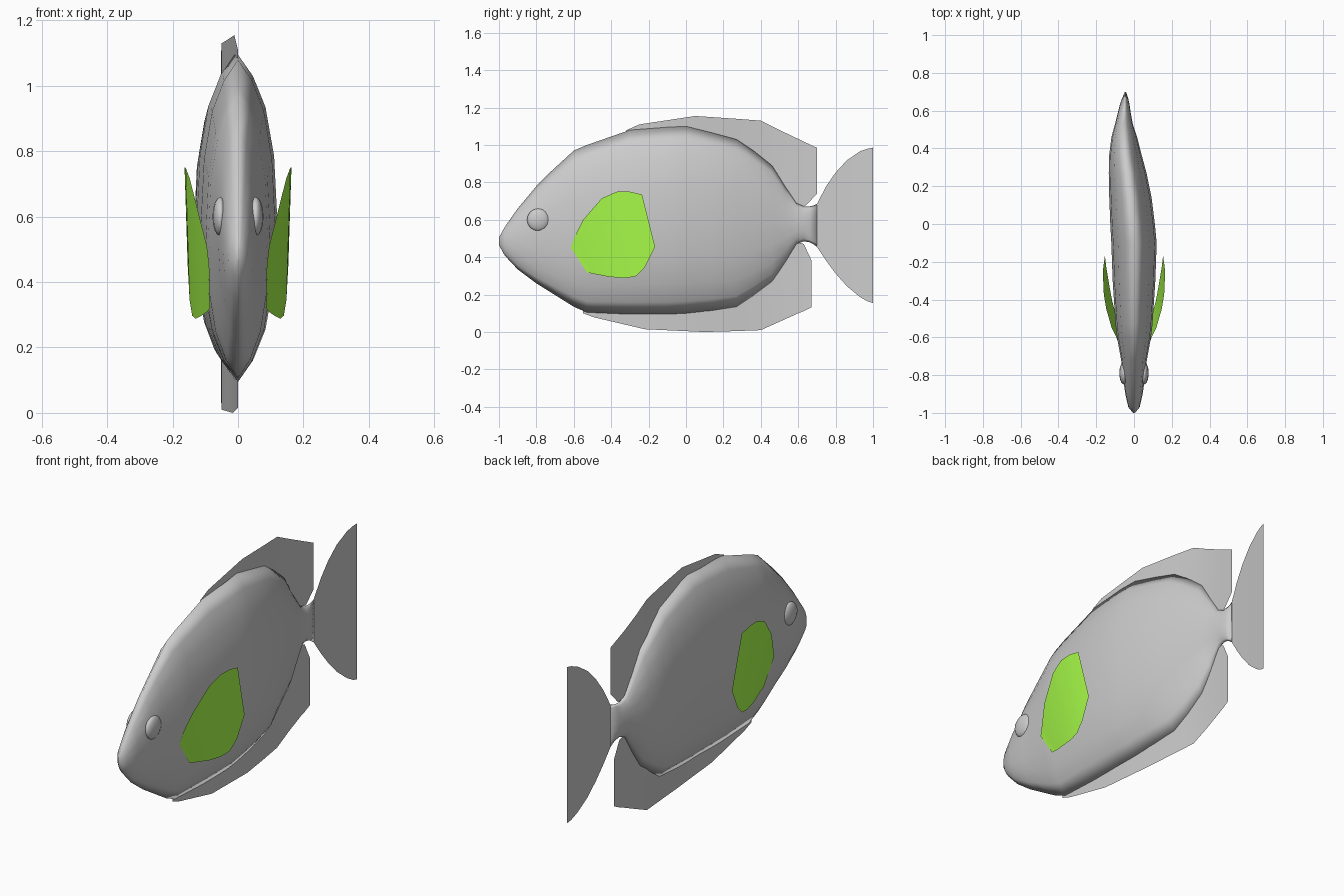
import bpy, bmesh
from math import radians

if "Cube" in bpy.data.objects:
    bpy.data.objects.remove(bpy.data.objects["Cube"])

# centreline of the gently bent body: (y, x)
SPINE = [(-1, 0), (-.1, 0), (.1, -.015), (.2, -.025), (.4, -.05), (.55, -.054), (.7, -.045), (.88, -.02), (1, 0)]


def spine_x(y):
    for (y0, x0), (y1, x1) in zip(SPINE, SPINE[1:]):
        if y <= y1:
            return x0 + (x1 - x0) * (y - y0) / (y1 - y0)
    return SPINE[-1][1]


def finish(bm, name):
    bmesh.ops.recalc_face_normals(bm, faces=bm.faces)
    me = bpy.data.meshes.new(name)
    bm.to_mesh(me)
    bm.free()
    for p in me.polygons:
        p.use_smooth = True
    ob = bpy.data.objects.new(name, me)
    bpy.context.collection.objects.link(ob)
    return ob


def loft(name, rows, closed=False):
    bm = bmesh.new()
    rings = [[bm.verts.new(p) for p in row] for row in rows]
    n = len(rings[0])
    for a, b in zip(rings, rings[1:]):
        for i in range(n if closed else n - 1):
            j = (i + 1) % n
            bm.faces.new((a[i], a[j], b[j], b[i]))
    if closed:
        bm.faces.new(rings[0])
        bm.faces.new(rings[-1])
    return finish(bm, name)


def fin(name, cols):
    return loft(name, [[(spine_x(y), y, t), (spine_x(y), y, b)] for y, t, b in cols])


# body: slices of (y, top z, bottom z, half width) with a pointed oval section
quarter = [(0, 1), (.38, .87), (.7, .68), (.92, .38), (1, 0)]
right = quarter + [(x, -z) for x, z in quarter[-2::-1]]
section = right + [(-x, z) for x, z in right[-2:0:-1]]
slices = [(-1, .505, .465, .006), (-.97, .56, .41, .03), (-.9, .66, .335, .046), (-.8, .78, .26, .06),
          (-.72, .86, .21, .068), (-.6, .97, .135, .09), (-.53, 1.0, .105, .098), (-.3, 1.08, .095, .113),
          (-.1, 1.095, .095, .12), (0, 1.1, .1, .118), (.14, 1.065, .115, .112), (.27, 1.03, .135, .1),
          (.36, .97, .195, .087), (.46, .89, .27, .068), (.53, .78, .37, .047), (.59, .69, .47, .034),
          (.63, .672, .485, .026), (.66, .672, .48, .018), (.7, .68, .46, .003)]
loft("body", [[(spine_x(y) + w * sx, y, (t + b) / 2 + (t - b) / 2 * sz) for sx, sz in section]
              for y, t, b, w in slices], True)

# thin fins along the centreline: (y, top z, bottom z)
fin("dorsal_fin", [(-.32, 1.078, 1.05), (-.25, 1.11, 1.06), (.05, 1.155, 1.05), (.27, 1.14, 1.0), (.4, 1.13, .91),
                   (.5, 1.08, .8), (.59, 1.037, .68), (.64, 1.013, .675), (.7, .985, .74)])
fin("anal_fin", [(-.55, .12, .1), (-.49, .13, .078), (-.22, .13, .015), (.1, .14, .0), (.27, .17, .005), (.4, .25, .01),
                 (.5, .36, .055), (.6, .48, .1), (.63, .47, .112), (.67, .385, .132)])
fin("tail_fin", [(.68, .675, .47), (.7, .685, .455), (.75, .78, .38), (.8, .853, .313), (.86, .918, .245),
                 (.93, .966, .187), (.97, .98, .164), (1, .986, .155)])

# pectoral fins: upper and lower edge points (x, y, z), mirrored
upper = [(.088, -.615, .45), (.095, -.595, .51), (.118, -.55, .6), (.147, -.45, .715),
         (.16, -.37, .75), (.163, -.3, .75), (.163, -.235, .735)]
lower = [(.086, -.53, .32), (.093, -.49, .31), (.115, -.41, .295), (.13, -.33, .288),
         (.14, -.27, .297), (.148, -.22, .345), (.154, -.165, .455)]
pec = loft("pectoral_fins", list(zip(upper, lower)))
pec.modifiers.new("mirror", 'MIRROR').use_mirror_merge = False
green = bpy.data.materials.new("green")
green.diffuse_color = (.4, 1, .07, 1)
green.use_nodes = True
green.node_tree.nodes["Principled BSDF"].inputs["Base Color"].default_value = green.diffuse_color
pec.data.materials.append(green)

# low eye bumps on both sides of the head
for side, label in ((1, "right"), (-1, "left")):
    bpy.ops.mesh.primitive_uv_sphere_add(segments=12, ring_count=8, radius=1, location=(side * .054, -.79, .6))
    eye = bpy.context.object
    eye.name = label + "_eye"
    eye.scale = (.024, .06, .06)
    bpy.ops.object.shade_smooth_by_angle(angle=radians(60))
